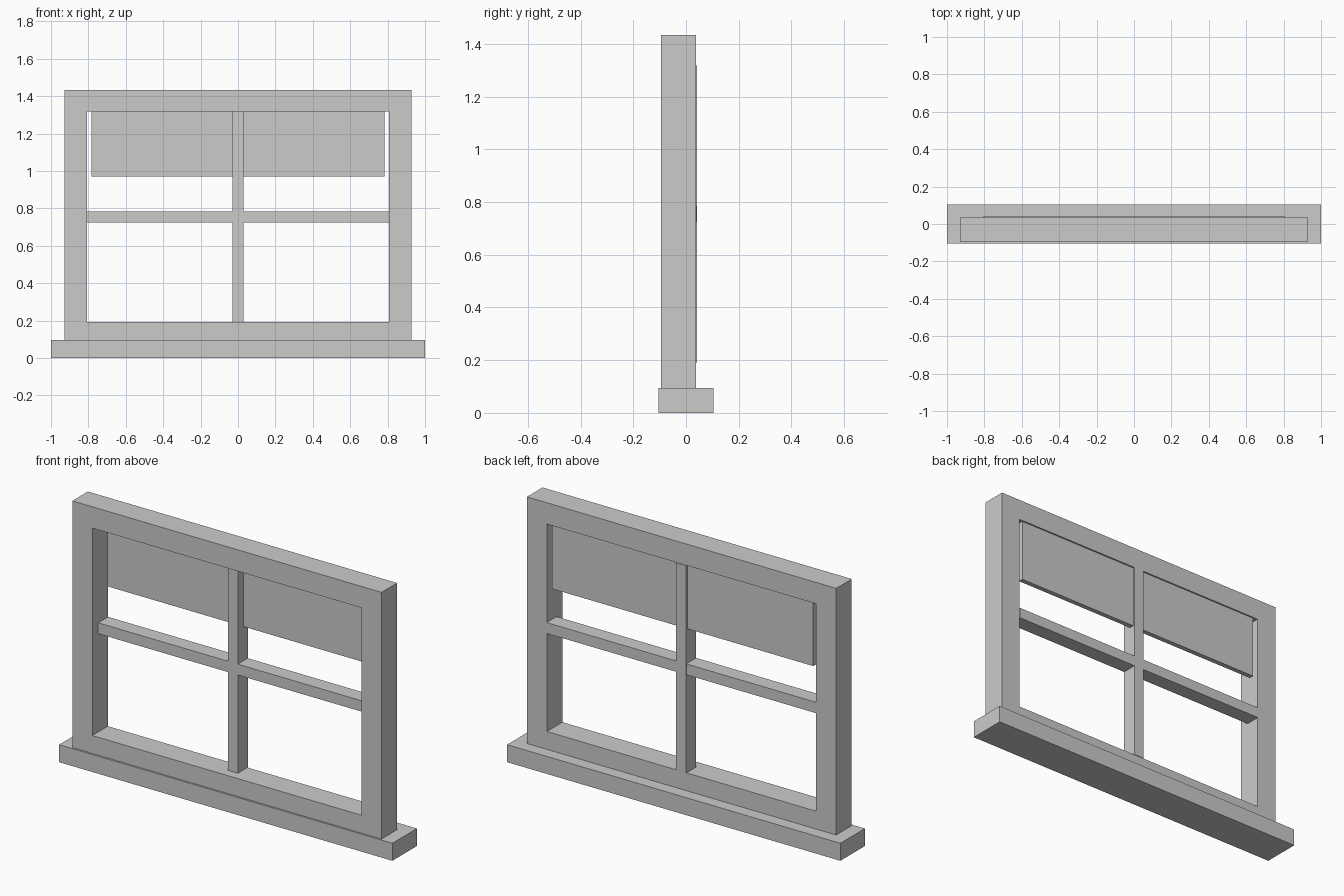
import bpy
import bmesh

default = bpy.data.objects.get("Cube")
if default:
    bpy.data.objects.remove(default, do_unlink=True)

# Single flat grey
grey = bpy.data.materials.new("light_grey")
grey.use_nodes = True
colour = (0.6, 0.6, 0.59, 1.0)
grey.diffuse_color = colour
grey.node_tree.nodes["Principled BSDF"].inputs["Base Color"].default_value = colour


def add_object(name, bm):
    bmesh.ops.recalc_face_normals(bm, faces=bm.faces)
    mesh = bpy.data.meshes.new(name)
    bm.to_mesh(mesh)
    bm.free()
    mesh.materials.append(grey)
    obj = bpy.data.objects.new(name, mesh)
    bpy.context.collection.objects.link(obj)
    return obj


def box(name, half_width, y0, y1, z0, z1):
    """Box centred on x = 0, given its depth and height ranges."""
    bm = bmesh.new()
    bmesh.ops.create_cube(bm, size=1)
    for v in bm.verts:
        v.co.x *= 2 * half_width
        v.co.y = y0 if v.co.y < 0 else y1
        v.co.z = z0 if v.co.z < 0 else z1
    return add_object(name, bm)


def ring(name, outer, inner, y0, y1):
    """Rectangular frame; outer and inner are (half_width, bottom, top)."""
    bm = bmesh.new()

    def loop(rect, y):
        w, b, t = rect
        return [bm.verts.new((x, y, z)) for x, z in ((-w, b), (w, b), (w, t), (-w, t))]

    loops = [loop(outer, y0), loop(outer, y1), loop(inner, y1), loop(inner, y0)]
    for a, b in zip(loops, loops[1:] + loops[:1]):
        for i in range(4):
            j = (i + 1) % 4
            bm.faces.new((a[i], a[j], b[j], b[i]))
    return add_object(name, bm)


# Sill and outer frame
SILL_TOP, OPEN_BOTTOM, OPEN_TOP, OPEN_HALF = 0.095, 0.192, 1.317, 0.808
box("sill", 1.0, -0.105, 0.105, 0, SILL_TOP)
ring("window_frame", (0.928, SILL_TOP, 1.433), (OPEN_HALF, OPEN_BOTTOM, OPEN_TOP),
     -0.095, 0.038)

# Glazing bars, a hair proud of the frame at the back
BAR_FRONT, BAR_BACK = -0.044, 0.041
box("vertical_bar", 0.03, BAR_FRONT, BAR_BACK, OPEN_BOTTOM, OPEN_TOP)
box("horizontal_bar", OPEN_HALF, BAR_FRONT, BAR_BACK - 0.0005, 0.725, 0.784)

# Half-lowered blind
box("blind", 0.784, 0.003, 0.03, 0.97, OPEN_TOP)
